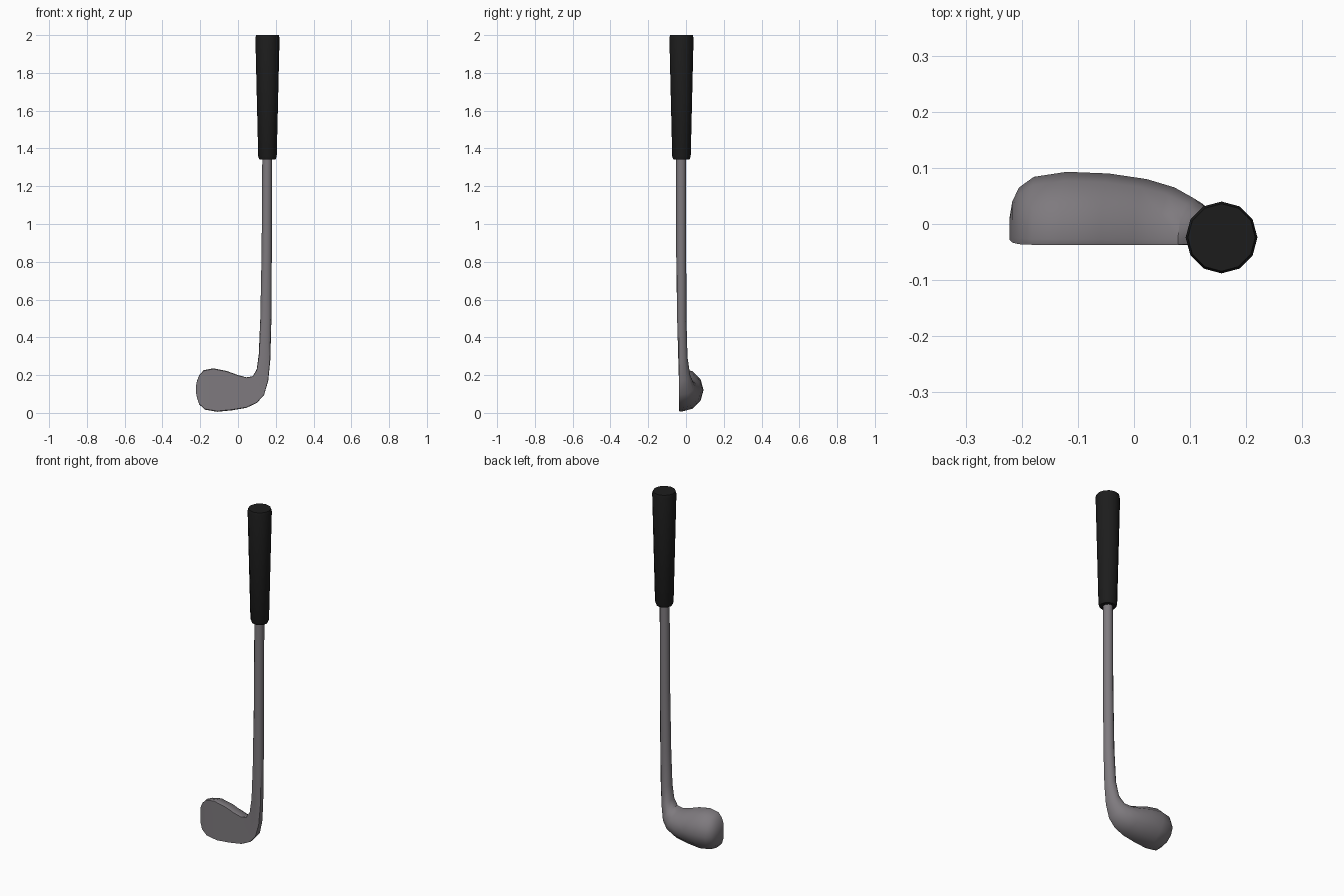
import bpy, bmesh, math

if "Cube" in bpy.data.objects:
    bpy.data.objects.remove(bpy.data.objects["Cube"])

SIDES = 12


def material(name, color):
    m = bpy.data.materials.new(name)
    m.diffuse_color = color
    m.use_nodes = True
    m.node_tree.nodes["Principled BSDF"].inputs["Base Color"].default_value = m.diffuse_color
    return m


def loft(name, rings, mat, angle):
    """Skin a list of equal-sized rings and cap both ends."""
    bm = bmesh.new()
    loops = [[bm.verts.new(p) for p in ring] for ring in rings]
    for a, b in zip(loops, loops[1:]):
        for i in range(SIDES):
            j = (i + 1) % SIDES
            bm.faces.new((a[i], a[j], b[j], b[i]))
    bm.faces.new(loops[0])
    bm.faces.new(loops[-1])
    bmesh.ops.recalc_face_normals(bm, faces=bm.faces)
    me = bpy.data.meshes.new(name)
    bm.to_mesh(me)
    bm.free()
    ob = bpy.data.objects.new(name, me)
    bpy.context.collection.objects.link(ob)
    me.materials.append(mat)
    bpy.ops.object.select_all(action='DESELECT')
    bpy.context.view_layer.objects.active = ob
    ob.select_set(True)
    bpy.ops.object.shade_smooth_by_angle(angle=math.radians(angle))
    return ob


def club_ring(ax, az, bx, bz, front, back, flat):
    """Round ring (flat=0) turning into a D with a flat front (flat=1)."""
    mid = (front + back) / 2 * (1 - flat) + (front + 0.010) * flat
    ring = []
    for i in range(SIDES):
        t = 2 * math.pi * i / SIDES
        u, v = math.cos(t), math.sin(t)
        if v < -1e-6:
            y = mid + (front - mid) * min(1, -v * (1 + flat))
            if abs(u) > 0.7:
                u += math.copysign(0.10 * flat, u)
        else:
            y = mid + (back - mid) * v
        s = (1 - u) / 2
        ring.append((ax + (bx - ax) * s, y, az + (bz - az) * s))
    return ring


steel = material("steel", (0.21, 0.195, 0.21, 1))
rubber = material("black_rubber", (0.012, 0.012, 0.012, 1))

# Shaft flowing into the head: inner/top edge, outer/sole edge, front y, back y, flatness
sections = [
    (.129, 1.40, .181, 1.40, -.052, .001, 0),
    (.125, 0.85, .179, 0.85, -.052, .001, 0),
    (.118, 0.50, .177, 0.50, -.047, .002, .2),
    (.110, 0.31, .171, 0.28, -.041, .008, .5),
    (.099, 0.23, .160, 0.17, -.038, .022, .8),
    (.078, .194, .138, .095, -.037, .045, 1),
    (.045, .188, .100, .053, -.037, .065, 1),
    (.000, .200, .045, .027, -.037, .080, 1),
    (-.060, .222, -.030, .014, -.037, .090, 1),
    (-.130, .236, -.110, .006, -.037, .093, 1),
    (-.182, .226, -.175, .017, -.037, .084, 1),
    (-.205, .200, -.205, .045, -.036, .065, 1),
    (-.217, .170, -.217, .080, -.033, .040, 1),
    (-.222, .145, -.222, .105, -.028, .010, 1),
]
loft("shaft_and_head", [club_ring(*s) for s in sections], steel, 40)

# Tapered grip with bevelled ends
profile = [(.043, 1.342), (.049, 1.358), (.064, 1.985), (.060, 2.0)]
grip = [[(.156 + r * math.cos(2 * math.pi * i / SIDES),
          -.024 + r * math.sin(2 * math.pi * i / SIDES), z)
         for i in range(SIDES)] for r, z in profile]
loft("grip", grip, rubber, 35)
